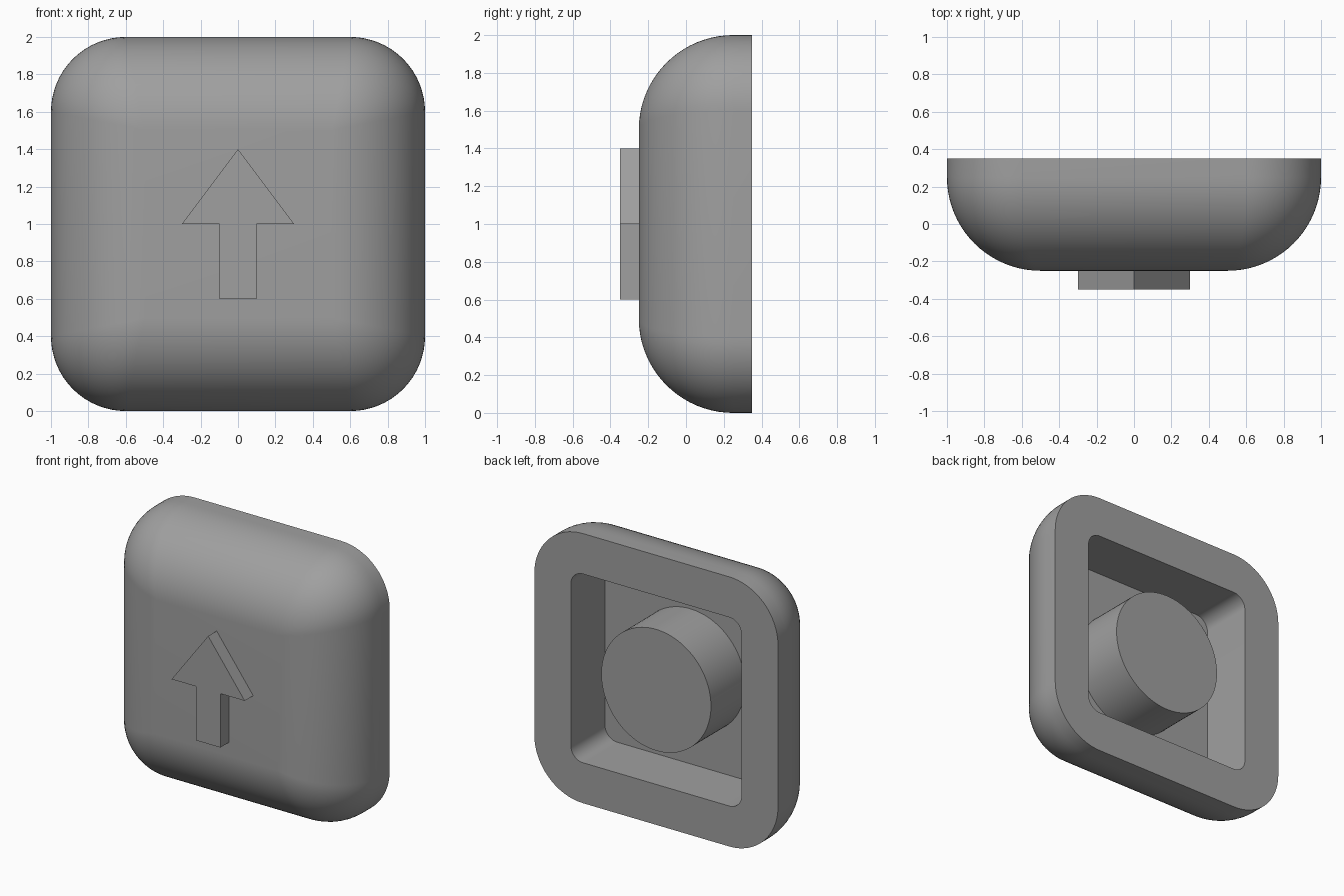
import bpy, bmesh, math

if "Cube" in bpy.data.objects:
    bpy.data.objects.remove(bpy.data.objects["Cube"])

grey = bpy.data.materials.new("plain grey")
grey.diffuse_color = (0.35, 0.35, 0.35, 1)
grey.use_nodes = True
grey.node_tree.nodes["Principled BSDF"].inputs["Base Color"].default_value = grey.diffuse_color

BACK, FRONT, FLOOR = 0.35, -0.25, -0.05
FILLET, CORNER = 0.5, 0.4


def finish(bm, name):
    """Turn a bmesh into a named, shaded object."""
    bmesh.ops.remove_doubles(bm, verts=bm.verts, dist=1e-5)
    bmesh.ops.recalc_face_normals(bm, faces=bm.faces)
    me = bpy.data.meshes.new(name)
    bm.to_mesh(me)
    bm.free()
    me.materials.append(grey)
    ob = bpy.data.objects.new(name, me)
    bpy.context.collection.objects.link(ob)
    bpy.ops.object.select_all(action='DESELECT')
    ob.select_set(True)
    bpy.context.view_layer.objects.active = ob
    bpy.ops.object.shade_smooth_by_angle(angle=math.radians(30))
    return ob


def rounded_square(half, radius, segs=16):
    """Outline points (x, z) around the middle of the button."""
    pts = []
    for q, (sx, sz) in enumerate(((1, 1), (-1, 1), (-1, -1), (1, -1))):
        for i in range(segs + 1):
            a = math.pi / 2 * (q + i / segs)
            pts.append((sx * (half - radius) + radius * math.cos(a),
                        1 + sz * (half - radius) + radius * math.sin(a)))
    return pts


def loft(sections):
    """Skin a list of (outline, y) sections and cap both ends."""
    bm = bmesh.new()
    rings = [[bm.verts.new((x, y, z)) for x, z in pts] for pts, y in sections]
    for a, b in zip(rings, rings[1:]):
        for i in range(len(a)):
            j = (i + 1) % len(a)
            bm.faces.new((a[i], a[j], b[j], b[i]))
    bm.faces.new(rings[0])
    bm.faces.new(rings[-1])
    return bm


# Cap: filleted front, straight band, flat rim, square cavity behind
sections = []
STEPS = 20
for k in range(STEPS + 1):
    t = math.pi / 2 * k / STEPS
    inset = FILLET * (1 - math.sin(t))
    radius = CORNER * (1 - inset / FILLET)
    sections.append((rounded_square(1 - inset, radius),
                     FRONT + FILLET * (1 - math.cos(t))))
sections.append((rounded_square(1, CORNER), BACK))
sections.append((rounded_square(0.7, 0.1), BACK))
sections.append((rounded_square(0.7, 0.1), FLOOR))
finish(loft(sections), "button_cap")

# Round stem inside the cavity
circle = [(0.45 * math.cos(math.tau * i / 96), 1 + 0.45 * math.sin(math.tau * i / 96))
          for i in range(96)]
finish(loft([(circle, FLOOR - 0.01), (circle, BACK)]), "stem")

# Raised arrow on the front
arrow = [(0, 1.4), (-0.3, 1), (-0.1, 1), (-0.1, 0.6), (0.1, 0.6), (0.1, 1), (0.3, 1)]
finish(loft([(arrow, -0.35), (arrow, FRONT + 0.01)]), "arrow")
